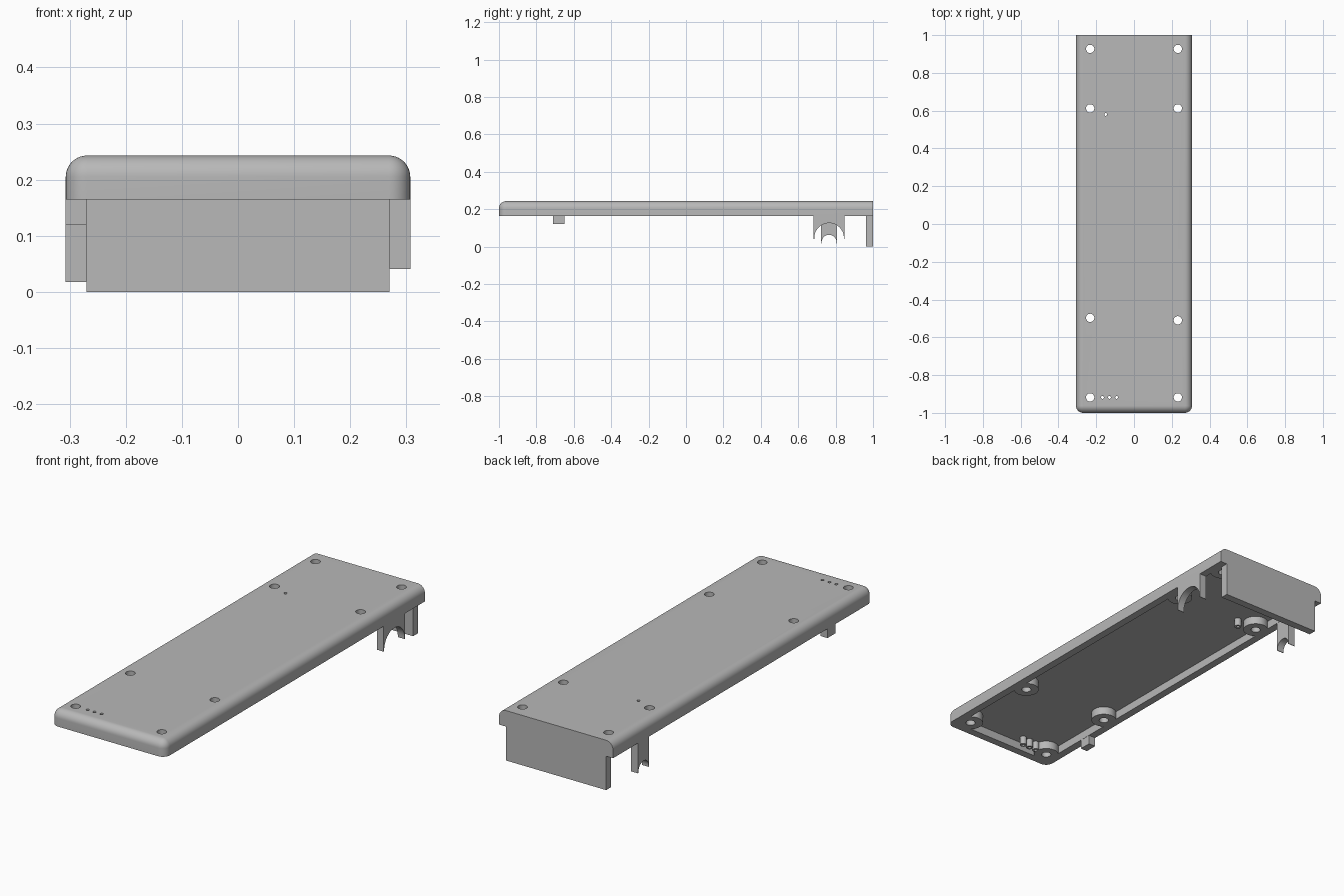
import bpy, bmesh, math

cube = bpy.data.objects.get("Cube")
if cube:
    bpy.data.objects.remove(cube, do_unlink=True)

grey = bpy.data.materials.new("plain grey")
grey.use_nodes = True
grey.diffuse_color = (0.48, 0.48, 0.48, 1)
grey.node_tree.nodes["Principled BSDF"].inputs["Base Color"].default_value = (0.48, 0.48, 0.48, 1)

W, RIM, TOP, R = 0.307, 0.165, 0.243, 0.038   # half width, lid bottom, lid top, edge radius
WALL, CEILING = 0.038, 0.205


def finish(name, bm):
    bmesh.ops.remove_doubles(bm, verts=bm.verts, dist=1e-5)
    bmesh.ops.recalc_face_normals(bm, faces=bm.faces)
    me = bpy.data.meshes.new(name)
    bm.to_mesh(me)
    bm.free()
    me.materials.append(grey)
    ob = bpy.data.objects.new(name, me)
    bpy.context.collection.objects.link(ob)
    return ob


def prism(name, points, direction):
    """Extrude a flat outline of 3D points along a direction."""
    bm = bmesh.new()
    face = bm.faces.new([bm.verts.new(p) for p in points])
    out = bmesh.ops.extrude_face_region(bm, geom=[face])
    verts = [g for g in out["geom"] if isinstance(g, bmesh.types.BMVert)]
    bmesh.ops.translate(bm, verts=verts, vec=direction)
    return finish(name, bm)


def block(name, x0, x1, y0, y1, z0, z1):
    return prism(name, [(x0, y0, z0), (x1, y0, z0), (x1, y1, z0), (x0, y1, z0)], (0, 0, z1 - z0))


def cylinders(name, places, z0, z1):
    """One mesh of upright cylinders, each given as x, y, radius."""
    bm = bmesh.new()
    for x, y, r in places:
        new = bmesh.ops.create_cone(bm, cap_ends=True, segments=32, radius1=r, radius2=r, depth=z1 - z0)
        bmesh.ops.translate(bm, verts=new["verts"], vec=(x, y, (z0 + z1) / 2))
    return finish(name, bm)


def subtract(target, cutter):
    mod = target.modifiers.new("cut", "BOOLEAN")
    mod.operation = "DIFFERENCE"
    mod.solver = "EXACT"
    mod.object = cutter
    bpy.context.view_layer.objects.active = target
    bpy.ops.object.modifier_apply(modifier=mod.name)
    bpy.data.objects.remove(cutter, do_unlink=True)


# Lid shell: stacked outlines, rounded on the sides and front, flat at the back
def lid_outline(inset):
    r = R - inset
    pts = [(W - inset, 1.0)]
    for cx, start in ((W - R, 0), (R - W, -90)):
        for i in range(9):
            a = math.radians(start - 90 * i / 8)
            pts.append((cx + r * math.cos(a), -1 + R + r * math.sin(a)))
    return pts + [(inset - W, 1.0)]


levels = [(0, RIM)]
for i in range(11):
    a = math.pi / 2 * i / 10
    levels.append((R * (1 - math.cos(a)), TOP - R + R * math.sin(a)))
bm = bmesh.new()
rings = [[bm.verts.new((x, y, z)) for x, y in lid_outline(t)] for t, z in levels]
for lower, upper in zip(rings, rings[1:]):
    for i in range(len(lower) - 1):
        bm.faces.new((lower[i], lower[i + 1], upper[i + 1], upper[i]))
bm.faces.new(rings[0])
bm.faces.new(rings[-1])
bm.faces.new([r[0] for r in rings] + [r[-1] for r in reversed(rings)])
lid = finish("lid", bm)

# Hollow underside, leaving bosses round the screw holes and small tubes
screws = [(s * 0.232, y) for s in (-1, 1) for y in (0.927, 0.612, -0.918)]
screws += [(-0.232, -0.497), (0.232, -0.51)]
pins = [(-0.15, 0.58), (-0.167, -0.918), (-0.13, -0.918), (-0.092, -0.918)]
cavity = block("cavity_cutter", WALL - W, W - WALL, WALL - 1, 1 - WALL, 0.1, CEILING)
subtract(cavity, cylinders("boss_cutter", [(x, y, 0.058) for x, y in screws], 0.05, 0.3))
subtract(cavity, cylinders("tube_cutter", [(x, y, 0.016) for x, y in pins], 0.05, 0.3))
subtract(lid, cavity)
holes = [(x, y, 0.022) for x, y in screws] + [(x, y, 0.0075) for x, y in pins]
subtract(lid, cylinders("hole_cutter", holes, 0.05, 0.4))

# Back plate and plain front tab
block("back_plate", -0.27, 0.27, 1 - WALL, 1.0, 0, RIM)
block("front_tab", -W, -0.27, -0.71, -0.65, 0.12, RIM)


# Side tabs with an arched cut-out at the bottom
def arch_tab(name, x, yc, half, radius, bottom, centre):
    pts = [(x, yc - half, RIM), (x, yc - half, bottom), (x, yc - radius, bottom)]
    for i in range(25):
        a = math.pi * (1 - i / 24)
        pts.append((x, yc + radius * math.cos(a), centre + radius * math.sin(a)))
    pts += [(x, yc + radius, bottom), (x, yc + half, bottom), (x, yc + half, RIM)]
    return prism(name, pts, (0.037, 0, 0))


arch_tab("left_arch_tab", 0.27, 0.765, 0.082, 0.079, 0.041, 0.047)
arch_tab("right_arch_tab", -W, 0.765, 0.043, 0.040, 0.018, 0.023)

# Smooth rounded surfaces, sharp edges kept
bpy.ops.object.select_all(action="DESELECT")
for ob in bpy.context.collection.objects:
    if ob.type == "MESH" and grey.name in ob.data.materials:
        ob.select_set(True)
bpy.context.view_layer.objects.active = lid
bpy.ops.object.shade_smooth_by_angle(angle=math.radians(30))
